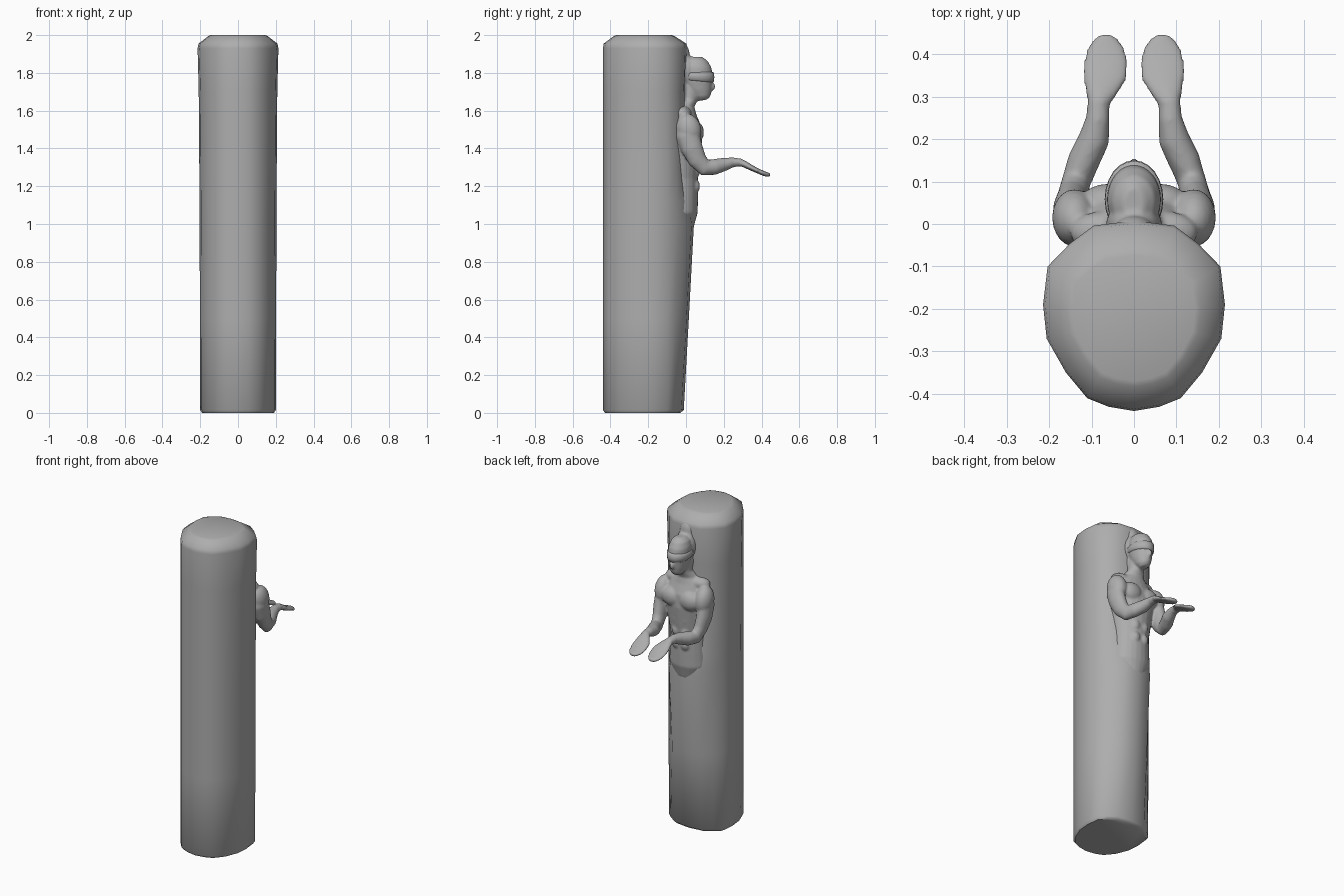
import bpy, bmesh, math
from mathutils import Vector, Matrix

cube = bpy.data.objects.get("Cube")
if cube:
    bpy.data.objects.remove(cube, do_unlink=True)

stone = bpy.data.materials.new("grey_stone")
stone.use_nodes = True
colour = (0.42, 0.42, 0.42, 1)
stone.diffuse_color = colour
stone.node_tree.nodes["Principled BSDF"].inputs["Base Color"].default_value = colour


def finish(name, bm, angle):
    bmesh.ops.recalc_face_normals(bm, faces=bm.faces)
    mesh = bpy.data.meshes.new(name)
    bm.to_mesh(mesh)
    bm.free()
    mesh.materials.append(stone)
    obj = bpy.data.objects.new(name, mesh)
    bpy.context.collection.objects.link(obj)
    bpy.ops.object.select_all(action='DESELECT')
    obj.select_set(True)
    bpy.context.view_layer.objects.active = obj
    bpy.ops.object.shade_smooth_by_angle(angle=math.radians(angle))
    return obj


def loft(bm, rings):
    loops = [[bm.verts.new(p) for p in ring] for ring in rings]
    for a, b in zip(loops, loops[1:]):
        for i in range(len(a)):
            j = (i + 1) % len(a)
            bm.faces.new((a[i], a[j], b[j], b[i]))
    bm.faces.new(loops[0][::-1])
    bm.faces.new(loops[-1])


def level(y, z, rx, ry, tilt=0, n=24):
    """Horizontal oval; tilt raises its front edge."""
    turns = [math.tau * i / n for i in range(n)]
    return [(rx * math.cos(t), y + ry * math.sin(t), z + tilt * math.sin(t)) for t in turns]


def limb(bm, side, stations):
    """Oval tube along (x, y, z, half width, half thickness) stations."""
    pts = [Vector((side * s[0], s[1], s[2])) for s in stations]
    rings = []
    for i, (p, s) in enumerate(zip(pts, stations)):
        along = (pts[min(i + 1, len(pts) - 1)] - pts[max(i - 1, 0)]).normalized()
        across = (Vector((1, 0, 0)) - along * along.x).normalized()
        up = across.cross(along)
        rings.append([p + across * s[3] * math.cos(math.tau * k / 16)
                      + up * s[4] * math.sin(math.tau * k / 16) for k in range(16)])
    loft(bm, rings)


def ball(bm, centre, radii, tilt=0):
    m = (Matrix.Translation(centre) @ Matrix.Rotation(tilt, 4, 'X')
         @ Matrix.Diagonal((*radii, 1)))
    bmesh.ops.create_uvsphere(bm, u_segments=20, v_segments=12, radius=1, matrix=m)


# Column: faceted outline whose front panel leans out towards the waist
def column_ring(z, front, corner, width, inset=1):
    half = [(0, -.44), (.06, -.43), (.11, -.41), (.16, -.35), (.96 * width, -.27),
            (width, -.19), (.95 * width, -.10), (.15, corner),
            (.095, front - .012), (0, front)]
    outline = half + [(-x, y) for x, y in half[-2:0:-1]]
    return [(x * inset, -.22 + (y + .22) * inset, z) for x, y in outline]


bm = bmesh.new()
loft(bm, [
    column_ring(0, -.02, -.065, .2, .95),
    column_ring(.015, -.012, -.062, .2),
    column_ring(.5, .015, -.055, .202),
    column_ring(1, .042, -.045, .203),
    column_ring(1.12, .025, -.045, .204),
    column_ring(1.3, 0, -.045, .205),
    column_ring(1.7, 0, -.045, .208),
    column_ring(1.93, .008, -.045, .214),
    column_ring(1.955, .006, -.047, .213, .98),
    column_ring(1.995, -.005, -.055, .212, .74),
    column_ring(2, -.005, -.055, .212, .68),
])
finish("column", bm, 50)

# Figure: torso, neck and head blended with the arms
bm = bmesh.new()
loft(bm, [
    level(-.04, .98, .09, .08),
    level(-.04, 1.06, .125, .102),
    level(-.04, 1.15, .12, .104),
    level(-.04, 1.24, .115, .104),
    level(-.04, 1.34, .13, .115),
    level(-.04, 1.44, .15, .125),
    level(-.04, 1.52, .15, .12),
    level(-.04, 1.58, .125, .095),
    level(-.02, 1.62, .075, .065),
    level(.015, 1.66, .047, .047),
    level(.025, 1.74, .045, .048),
])

# Head: chin, cheeks, brow and rounded crown
loft(bm, [
    level(.088, 1.655, .022, .024, .004),
    level(.08, 1.675, .04, .048),
    level(.068, 1.71, .052, .068),
    level(.06, 1.75, .06, .08),
    level(.058, 1.79, .064, .084),
    level(.056, 1.83, .063, .078),
    level(.052, 1.865, .05, .062),
    level(.05, 1.885, .025, .035),
])
ball(bm, (0, .138, 1.728), (.013, .018, .022))
ball(bm, (0, .122, 1.693), (.02, .013, .009))
# Hair falling back into the column
ball(bm, (0, 0, 1.81), (.066, .055, .09))
ball(bm, (0, -.01, 1.72), (.05, .035, .09))
ball(bm, (0, -.02, 1.89), (.05, .04, .07))

for side in (-1, 1):
    # Chest, shoulder, shoulder slope and belly muscles
    ball(bm, (side * .06, .05, 1.485), (.068, .045, .06))
    ball(bm, (side * .14, .015, 1.5), (.053, .066, .085), .25)
    ball(bm, (side * .075, -.02, 1.585), (.075, .05, .04))
    for z in (1.2, 1.28, 1.36):
        ball(bm, (side * .03, .052, z), (.028, .022, .036))
    # Arm held forward
    limb(bm, side, [
        (.14, .0, 1.54, .035, .05), (.148, .01, 1.47, .043, .062),
        (.15, .032, 1.4, .041, .058), (.145, .06, 1.34, .036, .05),
        (.136, .1, 1.298, .034, .045), (.118, .15, 1.302, .038, .042),
        (.094, .2, 1.315, .037, .036), (.085, .25, 1.327, .028, .026),
        (.084, .295, 1.326, .025, .02),
    ])
    # Open palm, a flat paddle
    limb(bm, side, [
        (.084, .28, 1.33, .024, .02), (.078, .31, 1.317, .038, .018),
        (.069, .345, 1.298, .052, .015), (.066, .38, 1.281, .054, .013),
        (.066, .415, 1.266, .045, .013), (.066, .438, 1.26, .026, .012),
        (.066, .446, 1.258, .012, .008),
    ])
body = finish("figure", bm, 180)
blend = body.modifiers.new("blend", 'REMESH')
blend.mode = 'VOXEL'
blend.voxel_size = .0065
blend.use_smooth_shade = True
soften = body.modifiers.new("soften", 'SMOOTH')
soften.factor = .5
soften.iterations = 6

# Blindfold wrapped round the head, higher at the back
bm = bmesh.new()
loft(bm, [
    level(.058, 1.757, .06, .079, -.008),
    level(.058, 1.762, .066, .089, -.008),
    level(.058, 1.78, .069, .092, -.005),
    level(.058, 1.799, .068, .09, .002),
    level(.058, 1.804, .062, .08, .002),
])
finish("blindfold", bm, 60)
